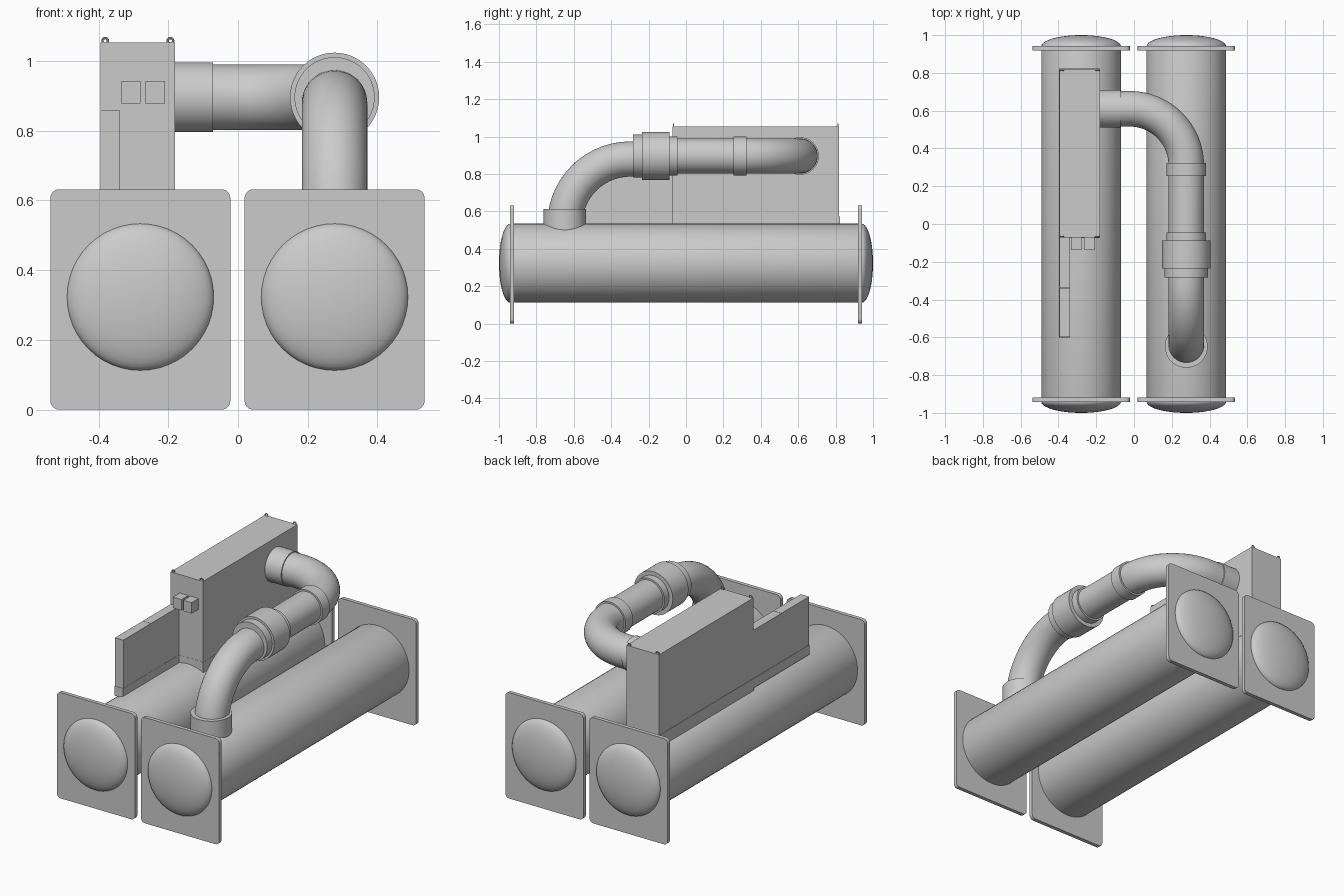
import bpy, bmesh, math
from mathutils import Vector, Matrix

if "Cube" in bpy.data.objects:
    bpy.data.objects.remove(bpy.data.objects["Cube"])

SEG = 48


def finish(name, bm, smooth=True):
    bmesh.ops.recalc_face_normals(bm, faces=bm.faces)
    me = bpy.data.meshes.new(name)
    bm.to_mesh(me)
    bm.free()
    ob = bpy.data.objects.new(name, me)
    bpy.context.collection.objects.link(ob)
    if smooth:
        bpy.ops.object.select_all(action='DESELECT')
        ob.select_set(True)
        bpy.context.view_layer.objects.active = ob
        bpy.ops.object.shade_smooth_by_angle(angle=math.radians(35))
    return ob


def box(name, x0, x1, y0, y1, z0, z1):
    bm = bmesh.new()
    bmesh.ops.create_cube(bm, size=1)
    for v in bm.verts:
        v.co = Vector(((x0 + x1) / 2 + v.co.x * (x1 - x0),
                       (y0 + y1) / 2 + v.co.y * (y1 - y0),
                       (z0 + z1) / 2 + v.co.z * (z1 - z0)))
    return finish(name, bm, False)


def sweep(name, stations, normal, seg=SEG):
    """stations: (centre, tangent, radius); normal is perpendicular to the path plane"""
    bm = bmesh.new()
    n = Vector(normal)
    rings = []
    for c, t, r in stations:
        u = n.cross(Vector(t)).normalized()
        rings.append([bm.verts.new(Vector(c) + r * (math.cos(a) * n + math.sin(a) * u))
                      for a in (2 * math.pi * i / seg for i in range(seg))])
    for a, b in zip(rings, rings[1:]):
        for i in range(seg):
            j = (i + 1) % seg
            bm.faces.new((a[i], a[j], b[j], b[i]))
    bm.faces.new(rings[0])
    bm.faces.new(rings[-1])
    return finish(name, bm)


def lathe_y(name, x, z, profile):
    return sweep(name, [((x, y, z), (0, 1, 0), r) for y, r in profile], (1, 0, 0))


def plate(name, cx, y0, y1, w, h, r):
    bm = bmesh.new()
    pts = []
    for k, (sx, sz) in enumerate(((1, 1), (-1, 1), (-1, -1), (1, -1))):
        for i in range(7):
            a = math.pi / 2 * (k + i / 6)
            pts.append((cx + sx * (w / 2 - r) + r * math.cos(a),
                        h / 2 + sz * (h / 2 - r) + r * math.sin(a)))
    face = bm.faces.new([bm.verts.new((x, y0, z)) for x, z in pts])
    ext = bmesh.ops.extrude_face_region(bm, geom=[face])
    bmesh.ops.translate(bm, vec=(0, y1 - y0, 0),
                        verts=[v for v in ext['geom'] if isinstance(v, bmesh.types.BMVert)])
    return finish(name, bm)


# Two horizontal vessels with domed ends and square end plates
for side, cx in (("left", -0.28), ("right", 0.277)):
    half = [(1 - 0.06 * (1 - math.cos(a)), max(0.211 * math.sin(a), 0.002))
            for a in (math.pi / 2 * i / 10 for i in range(11))]
    prof = [(-y, r) for y, r in half] + half[::-1]
    lathe_y(side + "_vessel", cx, 0.323, prof)
    plate(side + "_front_plate", cx, -0.942, -0.919, 0.516, 0.632, 0.025)
    plate(side + "_back_plate", cx, 0.919, 0.942, 0.516, 0.632, 0.025)

# Control cabinet, its base, low side panels and front switch boxes
box("cabinet", -0.395, -0.18, -0.072, 0.818, 0.57, 1.053)
box("cabinet_base", -0.397, -0.179, -0.073, 0.823, 0.5, 0.572)
box("low_panel_front", -0.395, -0.34, -0.598, -0.338, 0.57, 0.86)
box("low_panel_back", -0.395, -0.34, -0.336, -0.072, 0.57, 0.86)
box("low_panel_base", -0.397, -0.339, -0.6, -0.072, 0.515, 0.572)
box("switch_box_left", -0.334, -0.279, -0.137, -0.07, 0.878, 0.943)
box("switch_box_right", -0.265, -0.21, -0.137, -0.07, 0.878, 0.943)


# Small lifting eyes on the cabinet corners
def eye(name, x, y, z, r=0.008):
    bpy.ops.mesh.primitive_torus_add(major_segments=16, minor_segments=8, major_radius=r,
                                     minor_radius=0.0035, location=(x, y, z),
                                     rotation=(math.pi / 2, 0, 0))
    bpy.context.object.name = name
    bpy.ops.object.shade_smooth_by_angle()


for i, x in enumerate((-0.381, -0.194)):
    for j, y in enumerate((-0.067, 0.813)):
        eye(f"lifting_eye_{i}{j}", x, y, 1.058)

# Upper pipe: out of the cabinet, round a bend, then forward
PX, PZ, R = 0.277, 0.896, 0.094
B = 0.30
path = [((-0.19, 0.61, PZ), (1, 0, 0), R)]
for i in range(17):
    a = math.pi / 2 * i / 16
    path.append(((PX - B + B * math.sin(a), 0.61 - B + B * math.cos(a), PZ),
                 (math.cos(a), -math.sin(a), 0), R))
path.append(((PX, -0.1, PZ), (0, -1, 0), R))
sweep("upper_pipe", path, (0, 0, 1))
sweep("cabinet_collar", [((-0.185, 0.61, PZ), (1, 0, 0), 0.1),
                         ((-0.072, 0.61, PZ), (1, 0, 0), 0.1)], (0, 0, 1))

# Pipe couplings
lathe_y("pipe_sleeve", PX, PZ, [(0.253, 0.104), (0.323, 0.104)])
lathe_y("valve_back_sleeve", PX, PZ, [(-0.1, 0.104), (-0.045, 0.104)])
lathe_y("valve_ring", PX, PZ, [(-0.236, 0.128), (-0.088, 0.128)])
lathe_y("valve_front_sleeve", PX, PZ, [(-0.284, 0.115), (-0.23, 0.115)])

# Front elbow down into the right vessel, with its collar
E, EY, EZ = 0.35, -0.298, 0.53
elbow = [((PX, -0.25, EZ + E), (0, -1, 0), R)]
for i in range(15):
    a = math.pi / 2 * i / 14
    elbow.append(((PX, EY - E * math.sin(a), EZ + E * math.cos(a)),
                  (0, -math.cos(a), -math.sin(a)), R))
sweep("front_elbow", elbow, (1, 0, 0))
sweep("elbow_collar", [((PX, -0.648, 0.47), (0, 0, 1), 0.113),
                       ((PX, -0.648, 0.612), (0, 0, 1), 0.113)], (1, 0, 0))
